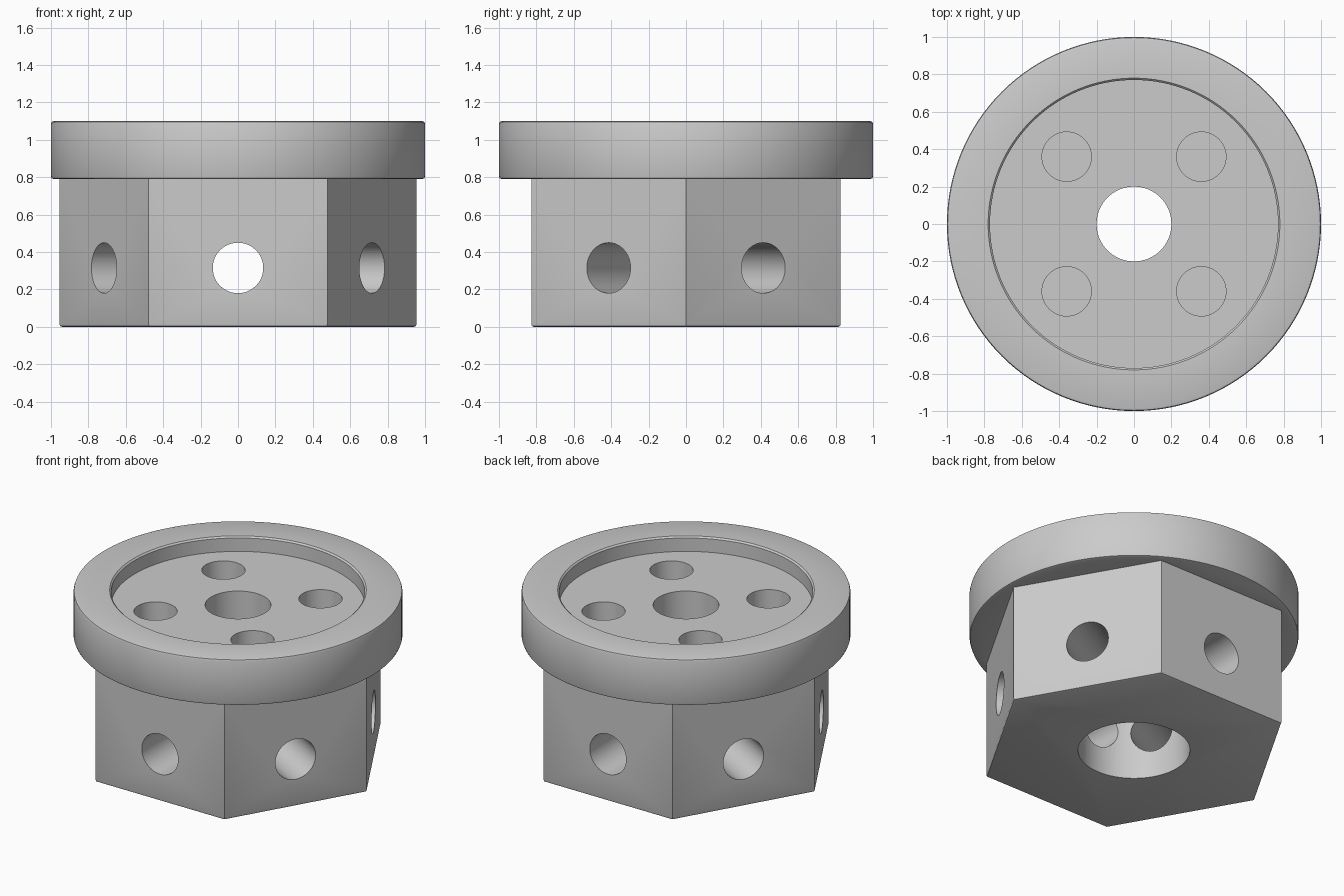
import bpy, bmesh
from math import cos, sin, pi, radians
from mathutils import Matrix

if "Cube" in bpy.data.objects:
    bpy.data.objects.remove(bpy.data.objects["Cube"])

grey = bpy.data.materials.new("plain_grey")
grey.use_nodes = True
grey.diffuse_color = (0.6, 0.6, 0.6, 1)
grey.node_tree.nodes["Principled BSDF"].inputs["Base Color"].default_value = (0.6, 0.6, 0.6, 1)


def lathe(name, profile, sides):
    """Closed solid from (radius, height) points, capped at both ends."""
    bm = bmesh.new()
    rings = [[bm.verts.new((r * cos(2 * pi * i / sides), r * sin(2 * pi * i / sides), z))
              for i in range(sides)] for r, z in profile]
    for low, high in zip(rings, rings[1:]):
        for i in range(sides):
            j = (i + 1) % sides
            bm.faces.new((low[i], low[j], high[j], high[i]))
    bm.faces.new(rings[0][::-1])
    bm.faces.new(rings[-1])
    bmesh.ops.recalc_face_normals(bm, faces=bm.faces)
    mesh = bpy.data.meshes.new(name)
    bm.to_mesh(mesh)
    bm.free()
    obj = bpy.data.objects.new(name, mesh)
    bpy.context.collection.objects.link(obj)
    mesh.materials.append(grey)
    return obj


def combine(target, tool, operation):
    """Apply a boolean and discard the tool."""
    tool.hide_render = True
    mod = target.modifiers.new("cut", 'BOOLEAN')
    mod.operation, mod.solver, mod.object = operation, 'EXACT', tool
    bpy.context.view_layer.objects.active = target
    bpy.ops.object.modifier_apply(modifier=mod.name)
    bpy.data.objects.remove(tool)


def drill(target, radius, low, high, matrix=Matrix(), sides=64):
    tool = lathe("drill", [(radius, low), (radius, high)], sides)
    tool.data.transform(matrix)
    combine(target, tool, 'DIFFERENCE')


# Round flange with softened edges and a shallow recess in the top
hub = lathe("flanged_hex_hub", [
    (0.985, 0.79), (0.996, 0.794), (1, 0.805),
    (1, 1.085), (0.996, 1.096), (0.985, 1.1),
    (0.78, 1.1), (0.77, 1.09), (0.77, 1.0)], 128)

# Hexagonal body with a softened bottom edge
body = lathe("hex_body", [(0.94, 0), (0.951, 0.004), (0.955, 0.015), (0.955, 0.86)], 6)
combine(hub, body, 'UNION')

# Centre hole and the wider bore beneath it
drill(hub, 0.2, 0.3, 1.3)
drill(hub, 0.34, -0.2, 0.6)

# Four blind holes in the recess floor
for x in (-0.36, 0.36):
    for y in (-0.36, 0.36):
        drill(hub, 0.132, 0.65, 1.3, Matrix.Translation((x, y, 0)), 48)

# Cross holes through opposite flats
for angle in (0, 60, 120):
    turn = Matrix.Rotation(radians(angle), 4, 'Z') @ Matrix.Rotation(radians(90), 4, 'X')
    drill(hub, 0.135, -1.2, 1.2, Matrix.Translation((0, 0, 0.315)) @ turn, 48)

# Smooth the round walls, keep the edges crisp
bpy.ops.object.select_all(action='DESELECT')
hub.select_set(True)
bpy.context.view_layer.objects.active = hub
bpy.ops.object.shade_smooth_by_angle(angle=radians(30))
